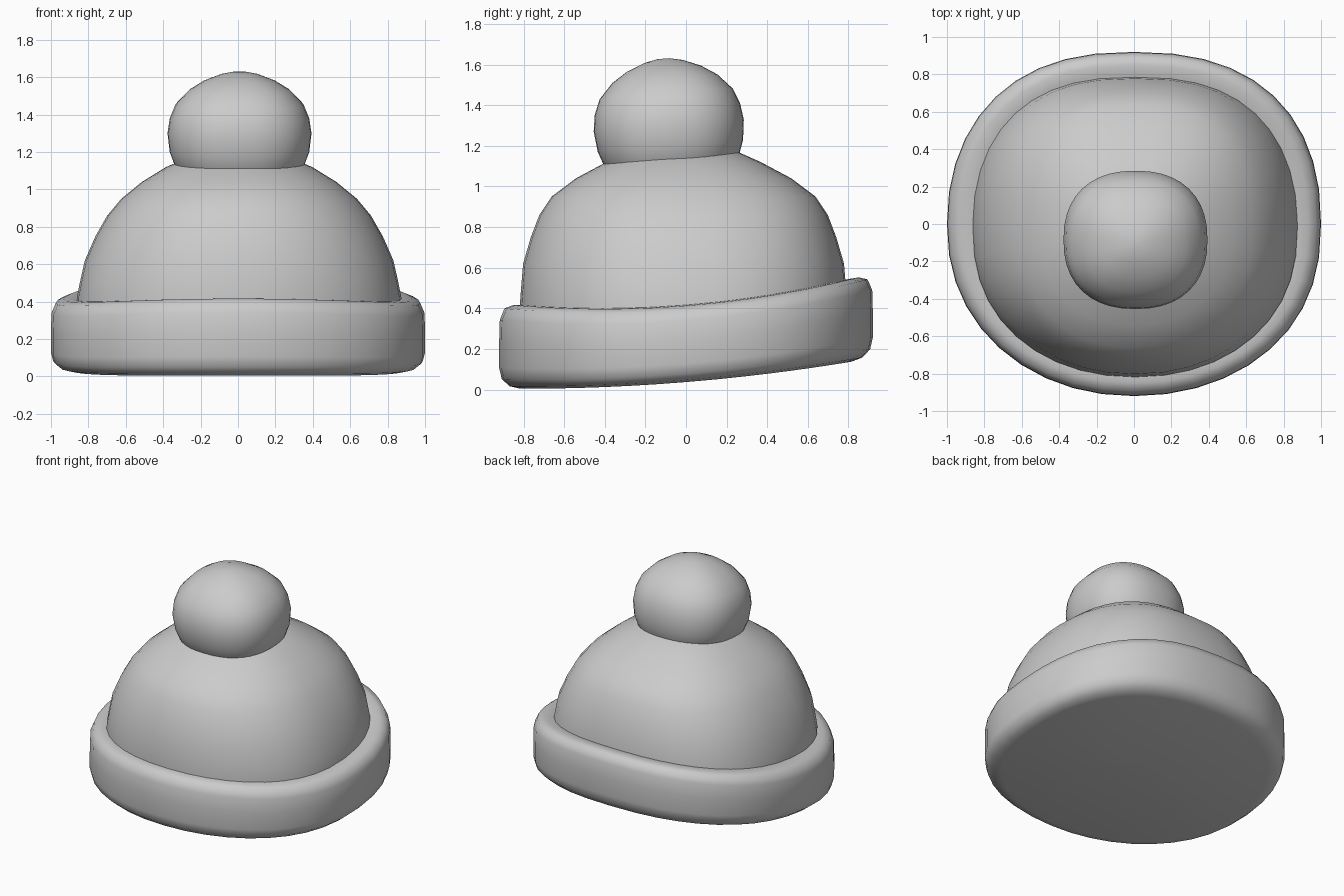
import bpy, bmesh
from math import sin, cos, pi, radians

cube = bpy.data.objects.get("Cube")
if cube:
    bpy.data.objects.remove(cube, do_unlink=True)

SEGMENTS = 40

# One plain wool colour
wool = bpy.data.materials.new("grey wool")
wool.use_nodes = True
grey = (0.6, 0.6, 0.6, 1)
wool.diffuse_color = grey
wool.node_tree.nodes["Principled BSDF"].inputs["Base Color"].default_value = grey


def rounded(c, power):
    return (abs(c) ** (2 / power)) * (1 if c >= 0 else -1)


def loft(name, rings, power, fuller, bend, centre=(0, 0)):
    """Skin squarish oval rings (rx, ry, z), fuller to one side; cap and bend."""
    bm = bmesh.new()

    def vert(x, y, z):
        y, z = bend(y, z)
        return bm.verts.new((x + centre[0], y + centre[1], z))

    loops = []
    for rx, ry, z in rings:
        loop = []
        for i in range(SEGMENTS):
            a = 2 * pi * i / SEGMENTS
            p = power + fuller[0] * cos(a) + fuller[1] * sin(a)
            loop.append(vert(rx * rounded(cos(a), p), ry * rounded(sin(a), p), z))
        loops.append(loop)
    for low, high in zip(loops, loops[1:]):
        for i in range(SEGMENTS):
            j = (i + 1) % SEGMENTS
            bm.faces.new((low[i], low[j], high[j], high[i]))
    for loop, z in ((loops[0][::-1], rings[0][2]), (loops[-1], rings[-1][2])):
        tip = vert(0, 0, z)
        for i in range(SEGMENTS):
            bm.faces.new((loop[i], loop[(i + 1) % SEGMENTS], tip))
    mesh = bpy.data.meshes.new(name)
    bm.to_mesh(mesh)
    bm.free()
    mesh.materials.append(wool)
    obj = bpy.data.objects.new(name, mesh)
    bpy.context.collection.objects.link(obj)
    bpy.ops.object.select_all(action="DESELECT")
    obj.select_set(True)
    bpy.context.view_layer.objects.active = obj
    bpy.ops.object.shade_smooth_by_angle(angle=radians(60))


# Folded brim: raised towards the back, with a rounded rim and flat base
def brim_bend(y, t):
    bottom = 0.004 + 0.051 * (y + 0.8) ** 2
    top = 0.4 + 0.1 * (y + 0.4) ** 2
    return y, bottom + (top - bottom) * t


brim_profile = [(0.88, 0.045), (0.105, 0), (0.052, 0.028), (0.013, 0.11),
                (0, 0.24), (0, 0.55), (0.003, 0.8), (0.026, 0.94),
                (0.07, 0.99), (0.12, 1), (0.17, 0.99)]
loft("brim", [(1 - d, 0.92 - d, t) for d, t in brim_profile],
     2.24, (0.05, 0.13), brim_bend)

# Domed crown
crown_rings = [(0.87, 0.8, 0.3), (0.868, 0.806, 0.42), (0.852, 0.8, 0.5),
               (0.825, 0.79, 0.62), (0.768, 0.752, 0.75), (0.705, 0.71, 0.86),
               (0.63, 0.65, 0.95), (0.52, 0.53, 1.04), (0.39, 0.38, 1.12),
               (0.2, 0.2, 1.2)]
loft("crown", crown_rings, 2.33, (0, 0.16), lambda y, z: (y, z), (0.006, -0.012))

# Bobble, tipped slightly forwards
bobble_profile = [(0.2, 1.0), (0.3, 1.06), (0.345, 1.125), (0.373, 1.2), (0.385, 1.3),
                  (0.373, 1.38), (0.342, 1.455), (0.27, 1.53), (0.19, 1.58),
                  (0.1, 1.615), (0.03, 1.629)]
loft("bobble", [(r, r * 0.96, z) for r, z in bobble_profile], 2.31, (0, 0),
     lambda y, z: (y - 0.08 * (z - 1.3), z + 0.08 * y), (0.008, -0.085))
